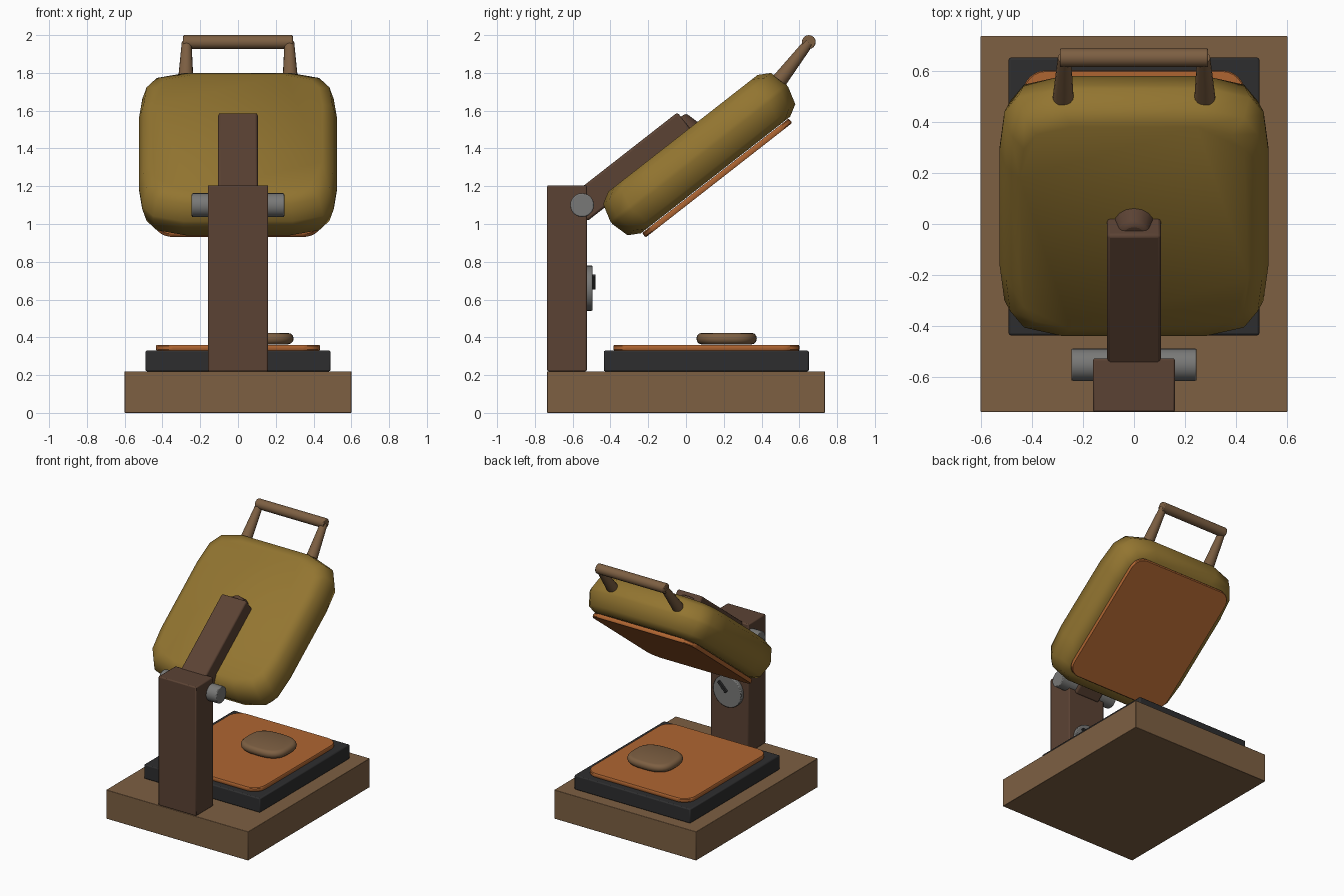
import bpy, bmesh, math
from mathutils import Matrix, Vector

if "Cube" in bpy.data.objects:
    bpy.data.objects.remove(bpy.data.objects["Cube"])


def mat(name, r, g, b):
    m = bpy.data.materials.new(name)
    m.diffuse_color = (r, g, b, 1)
    m.use_nodes = True
    m.node_tree.nodes["Principled BSDF"].inputs["Base Color"].default_value = m.diffuse_color
    return m


TAN = mat("tan_wood", .205, .115, .055)
DARK = mat("dark_brown", .105, .055, .034)
OLIVE = mat("mustard_lid", .29, .178, .03)
ORANGE = mat("copper_plate", .43, .13, .031)
BLACK = mat("black_tray", .027, .027, .028)
GREY = mat("grey_metal", .19, .19, .185)

# Frame of the open lid: local y runs along the lid, z is its outer normal
LID = Matrix.Translation((0, .07, 1.37)) @ Matrix.Rotation(math.radians(38), 4, 'X')
ID = Matrix.Identity(4)


def finish(name, bm, material, matrix=ID, bevel=0, angle=35):
    bmesh.ops.recalc_face_normals(bm, faces=bm.faces)
    me = bpy.data.meshes.new(name)
    bm.to_mesh(me)
    bm.free()
    ob = bpy.data.objects.new(name, me)
    bpy.context.collection.objects.link(ob)
    ob.matrix_world = matrix
    me.materials.append(material)
    if bevel:
        md = ob.modifiers.new("bevel", 'BEVEL')
        md.width, md.segments = bevel, 2
    bpy.ops.object.select_all(action='DESELECT')
    ob.select_set(True)
    bpy.context.view_layer.objects.active = ob
    bpy.ops.object.shade_smooth_by_angle(angle=math.radians(angle))
    return ob


def box(name, lo, hi, material, matrix=ID, bevel=.008):
    lo, hi = Vector(lo), Vector(hi)
    bm = bmesh.new()
    bmesh.ops.create_cube(bm, size=1)
    for v in bm.verts:
        v.co = (lo + hi) / 2 + Vector(a * b for a, b in zip(v.co, hi - lo))
    return finish(name, bm, material, matrix, bevel)


def rod(name, a, b, r1, r2, material, matrix=ID, bevel=0, sides=24):
    a, b = Vector(a), Vector(b)
    bm = bmesh.new()
    bmesh.ops.create_cone(bm, cap_ends=True, segments=sides, radius1=r1, radius2=r2,
                          depth=(b - a).length)
    rot = (b - a).to_track_quat('Z', 'Y').to_matrix().to_4x4()
    bm.transform(Matrix.Translation((a + b) / 2) @ rot)
    return finish(name, bm, material, matrix, bevel)


def stack(name, outline, rings, material, matrix=ID, angle=35):
    """Closed solid from an outline repeated at (height, scale) rings."""
    bm = bmesh.new()
    loops = [[bm.verts.new((x * s, y * s, z)) for x, y in outline] for z, s in rings]
    n = len(outline)
    for lo, hi in zip(loops, loops[1:]):
        for i in range(n):
            bm.faces.new((lo[i], lo[(i + 1) % n], hi[(i + 1) % n], hi[i]))
    bm.faces.new(loops[0][::-1])
    bm.faces.new(loops[-1])
    return finish(name, bm, material, matrix, angle=angle)


def mirrored(quarter):
    """Quarter outline (+x,+y) mirrored into a full loop."""
    half = quarter + [(-x, y) for x, y in reversed(quarter)]
    return half + [(-x, -y) for x, y in half]


def rounded(hx, hy, r, steps=6):
    return mirrored([(hx - r + r * math.cos(t), hy - r + r * math.sin(t))
                     for t in (i * math.pi / 2 / steps for i in range(steps + 1))])


# Base, column and lower tray
box("base", (-.6, -.735, 0), (.6, .735, .22), TAN, bevel=.003)
box("column", (-.16, -.735, .22), (.16, -.525, 1.205), DARK)
box("lower_tray", (-.49, -.435, .22), (.49, .65, .33), BLACK)

# Lower and upper cooking plates
plate = rounded(.435, .4925, .09)
plate_rings = [(-.015, .992), (-.009, 1), (.009, 1), (.015, .992)]
stack("lower_plate", plate, plate_rings, ORANGE, Matrix.Translation((0, .108, .345)))
stack("upper_plate", plate, plate_rings, ORANGE, LID @ Matrix.Translation((0, -.003, -.158)))

# Food patty on the lower plate
oval = [(.185 * math.copysign(abs(math.cos(t)) ** .7, math.cos(t)),
         .16 * math.copysign(abs(math.sin(t)) ** .7, math.sin(t)))
        for t in (i * math.tau / 32 for i in range(32))]
patty = [(.03 * math.sin(t), .84 + .16 * math.cos(t))
         for t in (math.radians(d) for d in range(-90, 91, 30))]
stack("patty", oval, patty, TAN, Matrix.Translation((.11, .215, .393)), 60)

# Lid shell with soft faceted corners
lid_plan = mirrored([(.525, .29), (.507, .46), (.45, .545), (.29, .59)])
stack("lid", lid_plan, [(-.14, .85), (-.105, .955), (-.01, 1), (.01, 1), (.105, .955), (.14, .85)],
      OLIVE, LID, 60)

# Arm, its mounting boss and the hinge pin
box("arm", (-.105, -.685, .085), (.105, .045, .245), DARK, LID, .012)
rod("arm_boss", (0, .018, .12), (0, .018, .215), .085, .06, DARK, LID, .015, 16)
rod("hinge_pin", (-.245, -.55, 1.1), (.245, -.55, 1.1), .063, .063, GREY, bevel=.006)

# Control dial with its pointer
rod("dial", (0, -.53, .66), (0, -.495, .66), .12, .12, GREY, bevel=.006, sides=32)
box("dial_pointer", (-.01, -.5, 0), (.01, -.478, .095), BLACK,
    Matrix.Translation((0, 0, .66)) @ Matrix.Rotation(math.radians(45), 4, 'Y'), .003)

# Carrying handle
for side, s in (("left", -1), ("right", 1)):
    rod("handle_post_" + side, (s * .277, .495, 1.76), (s * .272, .65, 1.96), .041, .026, TAN, sides=16)
rod("handle_bar", (-.29, .65, 1.963), (.29, .65, 1.963), .037, .037, TAN, bevel=.006, sides=16)
